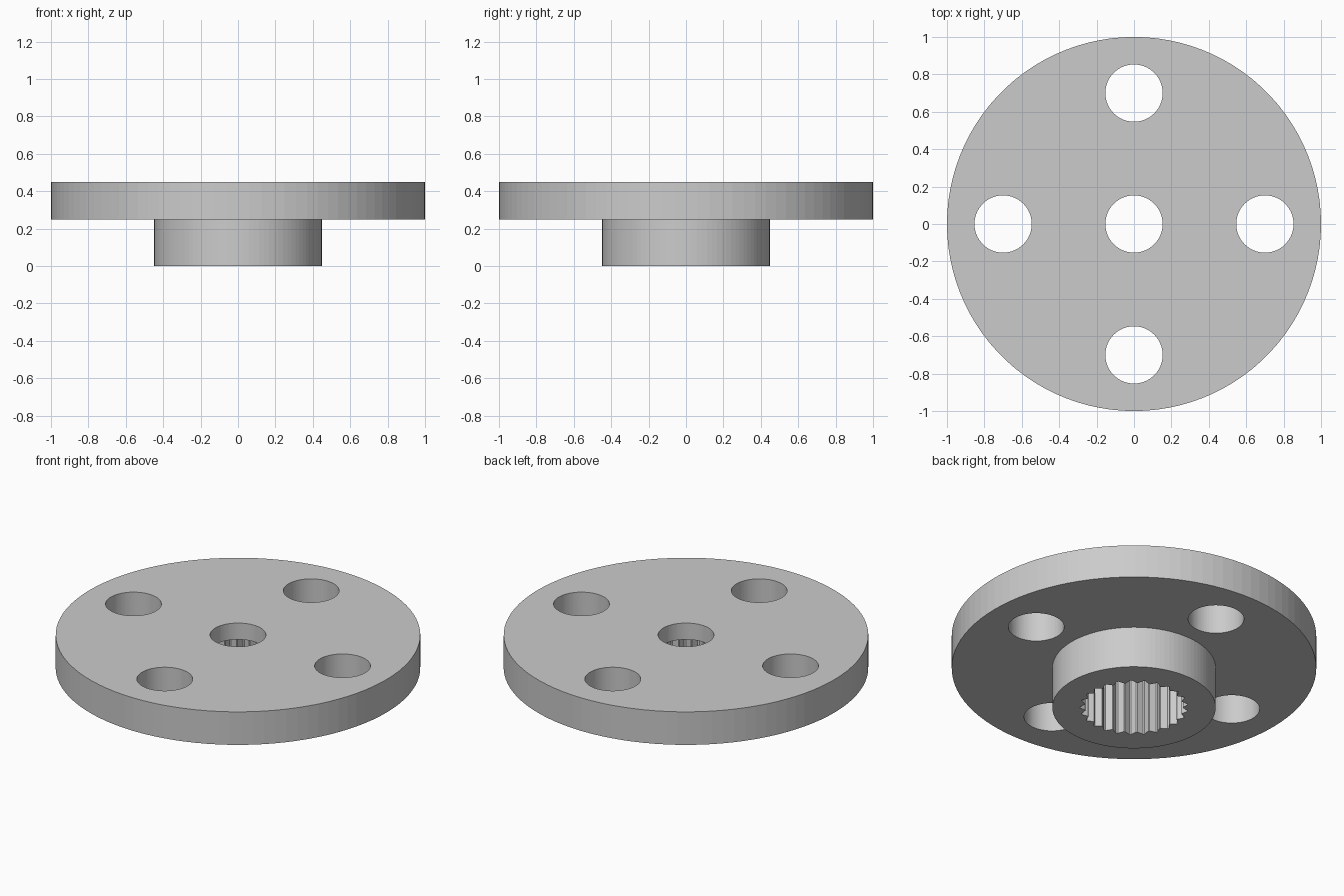
import bpy
import bmesh
from math import cos, sin, pi, tau, atan2

cube = bpy.data.objects.get("Cube")
if cube:
    bpy.data.objects.remove(cube, do_unlink=True)

DISK_R, HUB_R, HOLE_R = 1.0, 0.448, 0.153
HUB_TOP, TOP, SOCKET_TOP = 0.25, 0.45, 0.35
HOLE_RING = 0.70
SIDES, TEETH = 100, 25

grey = bpy.data.materials.new("plain grey")
grey.use_nodes = True
grey.diffuse_color = (0.6, 0.6, 0.6, 1)
grey.node_tree.nodes["Principled BSDF"].inputs["Base Color"].default_value = (0.6, 0.6, 0.6, 1)


def prism(name, outline, z0, z1):
    """Extrude a closed outline straight up from z0 to z1."""
    bm = bmesh.new()
    base = bm.faces.new([bm.verts.new((x, y, z0)) for x, y in outline])
    grown = bmesh.ops.extrude_face_region(bm, geom=[base])["geom"]
    for v in grown:
        if isinstance(v, bmesh.types.BMVert):
            v.co.z = z1
    bmesh.ops.recalc_face_normals(bm, faces=bm.faces)
    mesh = bpy.data.meshes.new(name)
    bm.to_mesh(mesh)
    bm.free()
    mesh.materials.append(grey)
    obj = bpy.data.objects.new(name, mesh)
    bpy.context.collection.objects.link(obj)
    return obj


def circle(r, cx=0.0, cy=0.0):
    return [(cx + r * cos(tau * i / SIDES), cy + r * sin(tau * i / SIDES))
            for i in range(SIDES)]


def spline(root, tip, root_half, tip_half):
    """Ring of outward trapezoid grooves, the first one facing +y."""
    points = []
    for i in range(TEETH):
        mid = pi / 2 + tau * i / TEETH
        for r, w in ((root, -root_half), (tip, -tip_half), (tip, tip_half), (root, root_half)):
            a = mid + atan2(w, r)
            points.append((r * cos(a), r * sin(a)))
    return points


def combine(target, tool, operation):
    mod = target.modifiers.new(operation.title(), "BOOLEAN")
    mod.operation = operation
    mod.solver = "EXACT"
    mod.object = tool
    bpy.ops.object.select_all(action="DESELECT")
    target.select_set(True)
    bpy.context.view_layer.objects.active = target
    bpy.ops.object.modifier_apply(modifier=mod.name)
    bpy.data.objects.remove(tool, do_unlink=True)


# Round plate with the hub joined underneath
flange = prism("hub_flange", circle(DISK_R), HUB_TOP, TOP)
combine(flange, prism("hub", circle(HUB_R), 0, HUB_TOP + 0.05), "UNION")

# Toothed shaft socket from below
socket = prism("socket_cutter", spline(0.269, 0.296, 0.031, 0.005), -0.05, SOCKET_TOP)
combine(flange, socket, "DIFFERENCE")

# Centre screw hole through the socket ceiling
combine(flange, prism("screw_cutter", circle(HOLE_R), SOCKET_TOP - 0.05, TOP + 0.05), "DIFFERENCE")

# Four mounting holes around the plate
for k in range(4):
    a = k * pi / 2
    hole = prism("hole_cutter", circle(HOLE_R, HOLE_RING * cos(a), HOLE_RING * sin(a)),
                 HUB_TOP - 0.05, TOP + 0.05)
    combine(flange, hole, "DIFFERENCE")
